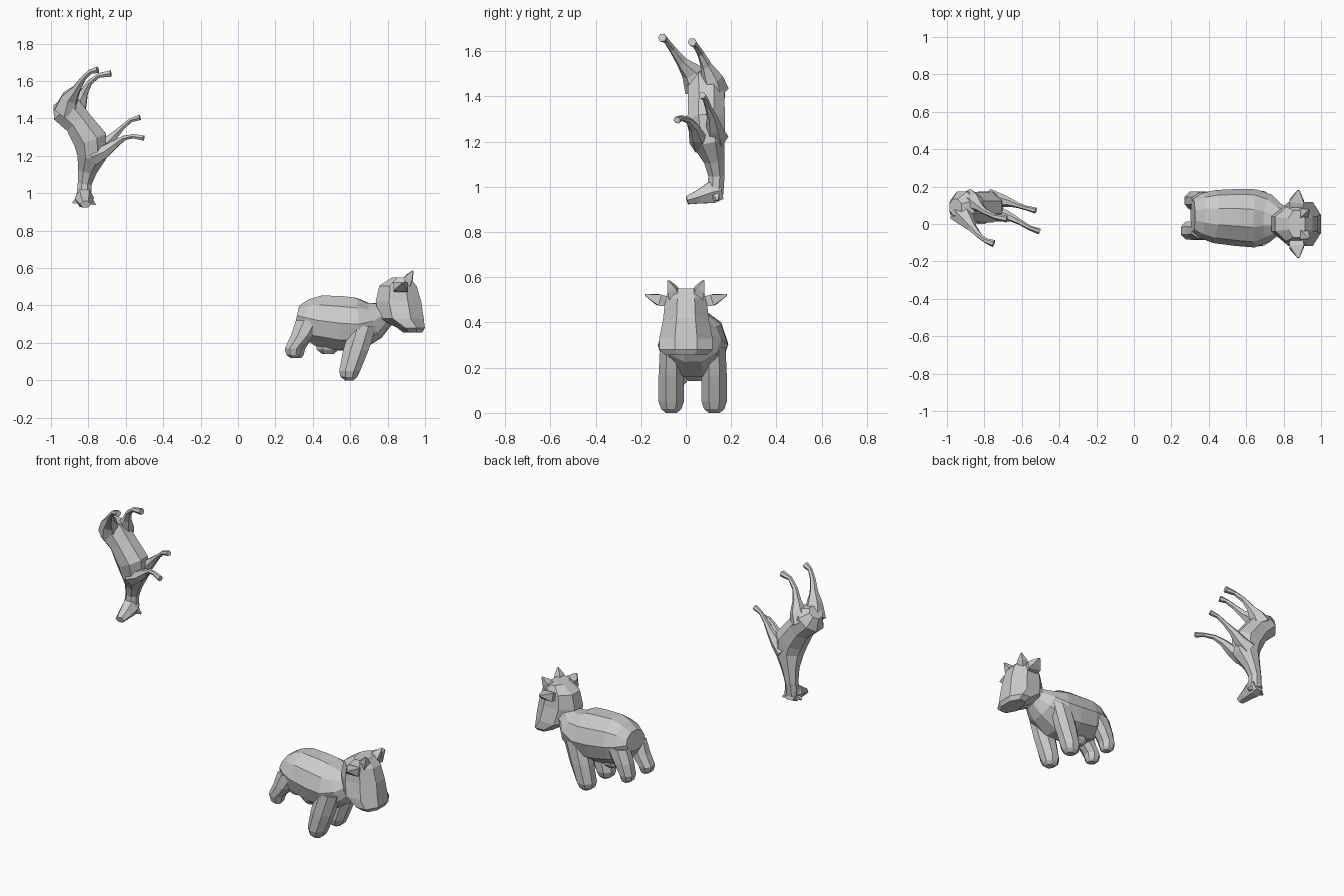
import bpy, bmesh, math
from mathutils import Vector


def loft(name, rings, side=(0, 1, 0), n=8, axis=None):
    """Skin rings (x, y, z, half_a, half_b); half_b runs along side."""
    bm = bmesh.new()
    pts = [Vector(r[:3]) for r in rings]
    loops = []
    for i, r in enumerate(rings):
        if axis:
            t = Vector(axis).normalized()
        else:
            t = (pts[min(i + 1, len(pts) - 1)] - pts[max(i - 1, 0)]).normalized()
        s = Vector(side)
        s = (s - t * s.dot(t)).normalized()
        u = t.cross(s)
        k = 1 / math.cos(math.pi / n)
        loop = []
        for j in range(n):
            a = 2 * math.pi * (j + 0.5) / n
            loop.append(bm.verts.new(pts[i] + u * (r[3] * k * math.cos(a)) + s * (r[4] * k * math.sin(a))))
        loops.append(loop)
    for a, b in zip(loops, loops[1:]):
        for j in range(n):
            bm.faces.new((a[j], a[(j + 1) % n], b[(j + 1) % n], b[j]))
    bm.faces.new(loops[0])
    bm.faces.new(loops[-1])
    bmesh.ops.recalc_face_normals(bm, faces=bm.faces)
    me = bpy.data.meshes.new(name)
    bm.to_mesh(me)
    bm.free()
    ob = bpy.data.objects.new(name, me)
    bpy.context.collection.objects.link(ob)
    return ob


def limb(name, path, radii, n=6):
    return loft(name, [(*p, r, r) for p, r in zip(path, radii)], n=n)


# ---- Cow: body and neck
loft("cow_body", [
    (0.315, 0.045, 0.345, 0.055, 0.085),
    (0.36, 0.045, 0.335, 0.10, 0.115),
    (0.43, 0.04, 0.32, 0.135, 0.135),
    (0.55, 0.035, 0.305, 0.145, 0.145),
    (0.65, 0.03, 0.30, 0.14, 0.148),
    (0.73, 0.03, 0.32, 0.10, 0.12),
    (0.78, 0.02, 0.35, 0.07, 0.08),
    (0.86, 0.01, 0.39, 0.06, 0.07)], n=10)

# Cow head, skinned from crown to chin
loft("cow_head", [
    (0.87, 0, 0.55, 0.045, 0.072),
    (0.855, 0, 0.505, 0.10, 0.092),
    (0.858, 0, 0.42, 0.122, 0.10),
    (0.875, 0, 0.33, 0.118, 0.118),
    (0.925, 0, 0.28, 0.074, 0.118),
    (0.935, 0, 0.255, 0.05, 0.09)], axis=(0, 0, -1))

# Cow ears, horns and legs, both sides
for s, label in ((-1, "right"), (1, "left")):
    loft("cow_ear_" + label, [
        (0.865, s * 0.07, 0.49, 0.02, 0.03),
        (0.87, s * 0.12, 0.50, 0.025, 0.04),
        (0.88, s * 0.18, 0.522, 0.004, 0.006)], side=(1, 0, 0), n=4)
    limb("cow_horn_" + label,
         [(0.90, s * 0.05, 0.52), (0.915, s * 0.063, 0.55), (0.935, s * 0.078, 0.585)],
         [0.026, 0.02, 0.003], n=4)
    y = 0.03 + s * 0.095
    loft("cow_front_leg_" + label, [
        (0.67, y, 0.29, 0.07, 0.05),
        (0.63, y, 0.16, 0.068, 0.056),
        (0.597, y, 0.05, 0.056, 0.056),
        (0.593, y, 0.018, 0.045, 0.045),
        (0.595, y, 0.0, 0.022, 0.025)], axis=(0, 0, -1))
    y = 0.045 + s * 0.08
    dx = 0.01 * s
    loft("cow_rear_leg_" + label, [
        (0.385, y, 0.32, 0.075, 0.045),
        (0.345, y, 0.24, 0.062, 0.05),
        (0.305 + dx, y, 0.17, 0.045, 0.048),
        (0.305 + dx, y, 0.135, 0.036, 0.038),
        (0.31 + dx, y, 0.12, 0.02, 0.022)], axis=(0, 0, -1))

# Cow udder
loft("cow_udder", [
    (0.48, 0.04, 0.22, 0.07, 0.06),
    (0.48, 0.04, 0.165, 0.06, 0.05),
    (0.48, 0.04, 0.14, 0.03, 0.03)], axis=(0, 0, -1))

# ---- Horse, tumbling head down: rump to neck
loft("horse_body", [
    (-0.955, 0.09, 1.495, 0.04, 0.045),
    (-0.92, 0.09, 1.45, 0.085, 0.083),
    (-0.855, 0.09, 1.38, 0.075, 0.08),
    (-0.79, 0.09, 1.285, 0.09, 0.083),
    (-0.78, 0.10, 1.20, 0.078, 0.073),
    (-0.805, 0.125, 1.12, 0.05, 0.046),
    (-0.82, 0.135, 1.05, 0.037, 0.036),
    (-0.825, 0.13, 0.97, 0.04, 0.035)])

# Horse head, poll to muzzle
loft("horse_head", [
    (-0.825, 0.155, 0.985, 0.04, 0.035),
    (-0.822, 0.115, 0.975, 0.048, 0.045),
    (-0.818, 0.055, 0.955, 0.03, 0.035),
    (-0.815, 0.005, 0.94, 0.018, 0.025)], side=(1, 0, 0), n=6)
for tip, label in (((-0.885, 0.13, 0.95), "right"), ((-0.762, 0.14, 0.94), "left")):
    limb("horse_ear_" + label,
         [(-0.825, 0.125, 0.975), ((-0.825 + tip[0]) / 2, 0.13, 0.96), tip],
         [0.02, 0.018, 0.003], n=4)

# Horse legs: thigh, joint, shank, hoof
radii = [0.06, 0.042, 0.022, 0.014, 0.012, 0.017]
limb("horse_rear_leg_right", [
    (-0.92, 0.06, 1.44), (-0.90, 0.025, 1.51), (-0.865, -0.02, 1.555),
    (-0.83, -0.06, 1.61), (-0.79, -0.09, 1.65), (-0.75, -0.105, 1.66)], radii)
limb("horse_rear_leg_left", [
    (-0.88, 0.12, 1.43), (-0.85, 0.115, 1.48), (-0.825, 0.09, 1.535),
    (-0.795, 0.065, 1.59), (-0.745, 0.04, 1.63), (-0.68, 0.027, 1.64)], radii)
radii = [0.05, 0.032, 0.02, 0.013, 0.011, 0.014]
limb("horse_front_leg_right", [
    (-0.77, 0.07, 1.20), (-0.71, 0.05, 1.225), (-0.655, 0.035, 1.265),
    (-0.61, 0.01, 1.295), (-0.56, -0.02, 1.305), (-0.505, -0.04, 1.295)], radii)
limb("horse_front_leg_left", [
    (-0.77, 0.13, 1.22), (-0.71, 0.125, 1.26), (-0.66, 0.115, 1.31),
    (-0.62, 0.10, 1.35), (-0.575, 0.085, 1.39), (-0.525, 0.072, 1.405)], radii)
